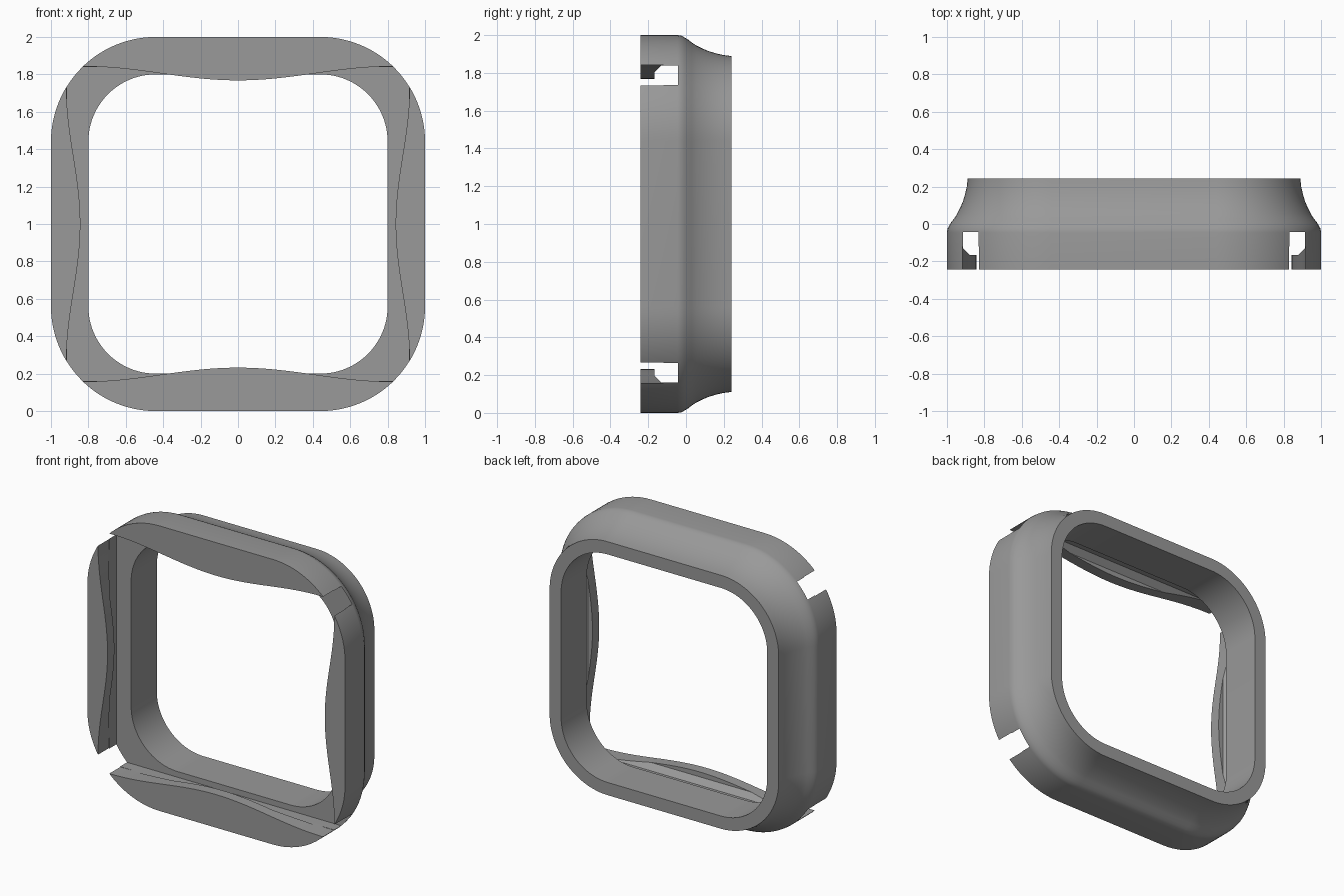
import bpy, bmesh, math

if "Cube" in bpy.data.objects:
    bpy.data.objects.remove(bpy.data.objects["Cube"])

ARC_CENTRE = 0.44   # all corner arcs share this centre offset
DEPTH = 0.242       # half depth of the frame
SEGS = 24


def rounded_square(half):
    """Closed outline in x/z with rounded corners."""
    r = half - ARC_CENTRE
    pts = []
    for q in range(4):
        cx = ARC_CENTRE * (1 if q in (0, 3) else -1)
        cz = ARC_CENTRE * (1 if q < 2 else -1)
        for i in range(SEGS + 1):
            a = math.pi / 2 * (q + i / SEGS)
            pts.append((cx + r * math.cos(a), cz + r * math.sin(a)))
    return pts


def rectangle(hx, hz):
    return [(hx, -hz), (hx, hz), (-hx, hz), (-hx, -hz)]


def wavy_outline(hx, hz, dip, n=40):
    """Rectangle whose four sides bulge inward in a smooth bell."""
    def bell(t, reach):
        return dip * 0.5 * (1 + math.cos(math.pi * min(abs(t) / reach, 1)))
    xs = [0.82 * (1 - 2 * i / n) for i in range(n + 1)]
    zs = [0.73 * (2 * i / n - 1) for i in range(n + 1)]
    right = [(hx - bell(z, 0.73), z) for z in zs]
    top = [(x, hz - bell(x, 0.82)) for x in xs]
    half = right + [(hx, hz)] + top + [(-hx, hz)]
    return half + [(-x, -z) for x, z in half]


def loft(name, sections):
    """Solid through (y, outline) sections, capped at both ends."""
    bm = bmesh.new()
    rings = [[bm.verts.new((x, y, z + 1)) for x, z in pts] for y, pts in sections]
    for a, b in zip(rings, rings[1:]):
        for i in range(len(a)):
            j = (i + 1) % len(a)
            bm.faces.new((a[i], a[j], b[j], b[i]))
    bm.faces.new(rings[0])
    bm.faces.new(rings[-1])
    bmesh.ops.recalc_face_normals(bm, faces=bm.faces)
    mesh = bpy.data.meshes.new(name)
    bm.to_mesh(mesh)
    bm.free()
    obj = bpy.data.objects.new(name, mesh)
    bpy.context.collection.objects.link(obj)
    return obj


# Outer body: straight front band, soft shoulder, concave flare to the back
profile = [(-DEPTH, 1.0), (-0.045, 1.0), (-0.025, 0.997), (-0.008, 0.988),
           (0.01, 0.977), (0.03, 0.961), (0.055, 0.945), (0.085, 0.93),
           (0.12, 0.915), (0.16, 0.903), (0.2, 0.894), (DEPTH, 0.889)]
frame = loft("bezel_frame", [(y, rounded_square(h)) for y, h in profile])

# Opening through the back ring
opening = loft("opening_cutter", [(-0.08, rounded_square(0.8)), (0.3, rounded_square(0.8))])
# Chamfered recess behind the lips, breaking out at the corners
recess = loft("recess_cutter", [(-0.167, rectangle(0.877, 0.802)),
                                (-0.129, rectangle(0.915, 0.84)),
                                (-0.042, rectangle(0.915, 0.84))])
# Wavy front opening that leaves the four lips
lips = loft("lip_cutter", [(-0.3, wavy_outline(0.917, 0.842, 0.074)),
                           (-0.12, wavy_outline(0.917, 0.842, 0.074))])

bpy.context.view_layer.objects.active = frame
frame.select_set(True)
for cutter in (opening, recess, lips):
    mod = frame.modifiers.new(cutter.name, 'BOOLEAN')
    mod.operation = 'DIFFERENCE'
    mod.solver = 'EXACT'
    mod.object = cutter
    bpy.ops.object.modifier_apply(modifier=mod.name)
    bpy.data.objects.remove(cutter)

# Single grey finish
grey = bpy.data.materials.new("mid_grey")
grey.diffuse_color = (0.32, 0.32, 0.32, 1)
grey.use_nodes = True
grey.node_tree.nodes["Principled BSDF"].inputs["Base Color"].default_value = grey.diffuse_color
frame.data.materials.clear()
frame.data.materials.append(grey)
bpy.ops.object.shade_smooth_by_angle(angle=math.radians(30))
